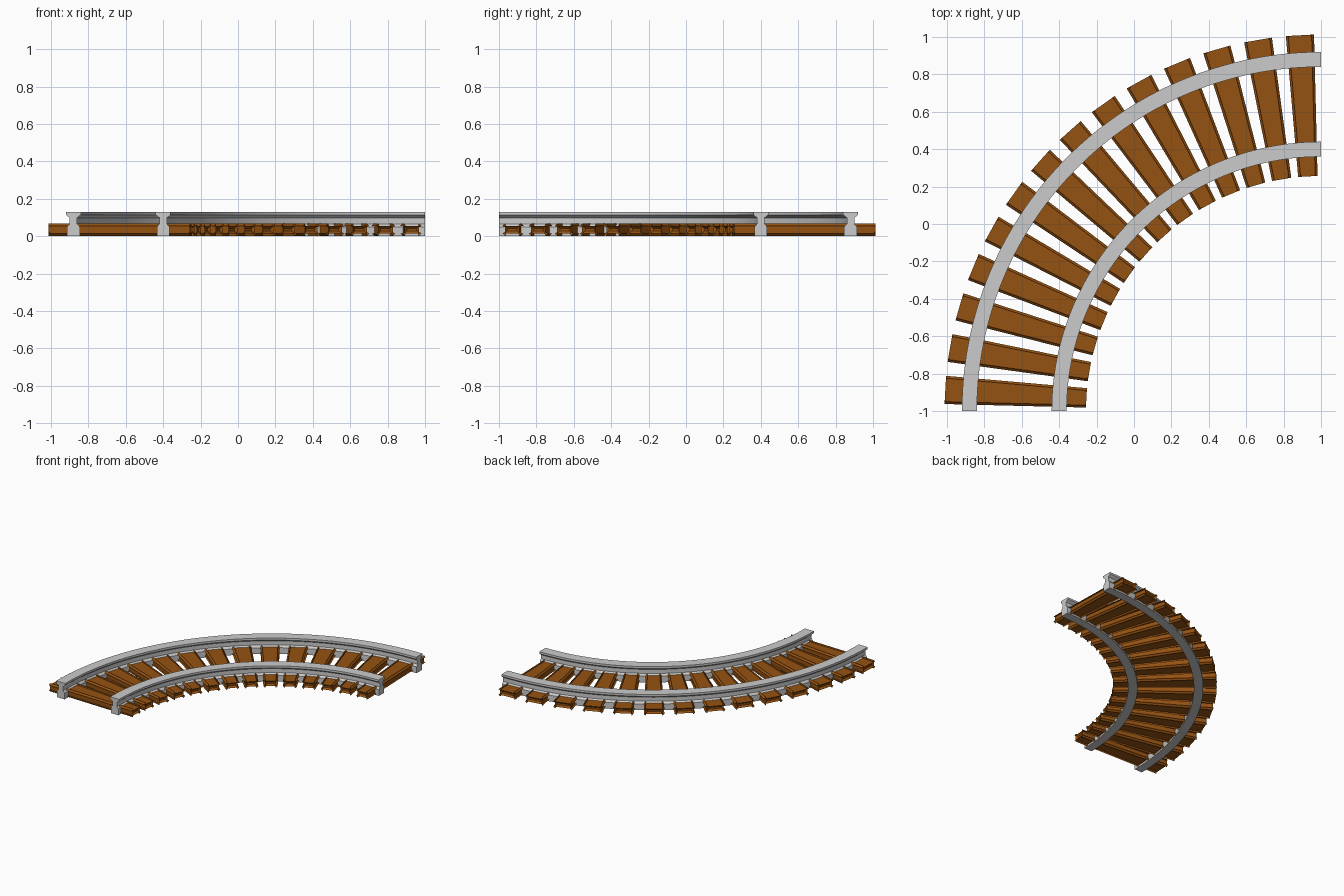
import bpy, bmesh
from math import sin, cos, pi

if "Cube" in bpy.data.objects:
    bpy.data.objects.remove(bpy.data.objects["Cube"])

CX, CY = 1.0, -1.0      # centre of the quarter turn
SEGMENTS = 56
SLEEPERS = 14


def polar(r, a, z):
    return (CX - r * cos(a), CY + r * sin(a), z)


def finish(name, bm):
    bmesh.ops.recalc_face_normals(bm, faces=bm.faces)
    mesh = bpy.data.meshes.new(name)
    bm.to_mesh(mesh)
    bm.free()
    obj = bpy.data.objects.new(name, mesh)
    bpy.context.collection.objects.link(obj)
    return obj


# Rail half profile (offset from centre line, height), mirrored to a closed loop
HALF = [(0.034, 0.0), (0.034, 0.05), (0.020, 0.066), (0.020, 0.098),
        (0.040, 0.114), (0.040, 0.13)]
PROFILE = HALF + [(-x, z) for x, z in reversed(HALF)]


def make_rail(name, radius):
    bm = bmesh.new()
    rings = []
    for i in range(SEGMENTS + 1):
        a = pi / 2 * i / SEGMENTS
        rings.append([bm.verts.new(polar(radius + x, a, z)) for x, z in PROFILE])
    n = len(PROFILE)
    for r0, r1 in zip(rings, rings[1:]):
        for k in range(n):
            bm.faces.new((r0[k], r0[(k + 1) % n], r1[(k + 1) % n], r1[k]))
    bm.faces.new(rings[0])
    bm.faces.new(rings[-1])
    obj = finish(name, bm)
    bpy.ops.object.select_all(action='DESELECT')
    obj.select_set(True)
    bpy.context.view_layer.objects.active = obj
    bpy.ops.object.shade_smooth_by_angle(angle=0.35)


make_rail("outer_rail", 1.88)
make_rail("inner_rail", 1.40)

# Wooden sleepers: chamfered wedges fanned around the turn centre
wood = bpy.data.materials.new("wood")
wood.diffuse_color = (0.30, 0.085, 0.006, 1)
wood.use_nodes = True
wood.node_tree.nodes["Principled BSDF"].inputs["Base Color"].default_value = wood.diffuse_color


def make_sleeper(name, angle):
    bm = bmesh.new()
    bmesh.ops.create_cube(bm, size=1)
    for v in bm.verts:
        r = 1.27 if v.co.x < 0 else 2.0
        a = angle + (0.031 if v.co.y > 0 else -0.031)
        v.co = polar(r, a, 0.015 if v.co.z < 0 else 0.055)
    bmesh.ops.bevel(bm, geom=bm.edges[:], offset=0.013, segments=1,
                    affect='EDGES', profile=0.5)
    finish(name, bm).data.materials.append(wood)


for i in range(SLEEPERS):
    make_sleeper(f"sleeper_{i + 1:02d}", pi / 2 * (i + 0.5) / SLEEPERS)
